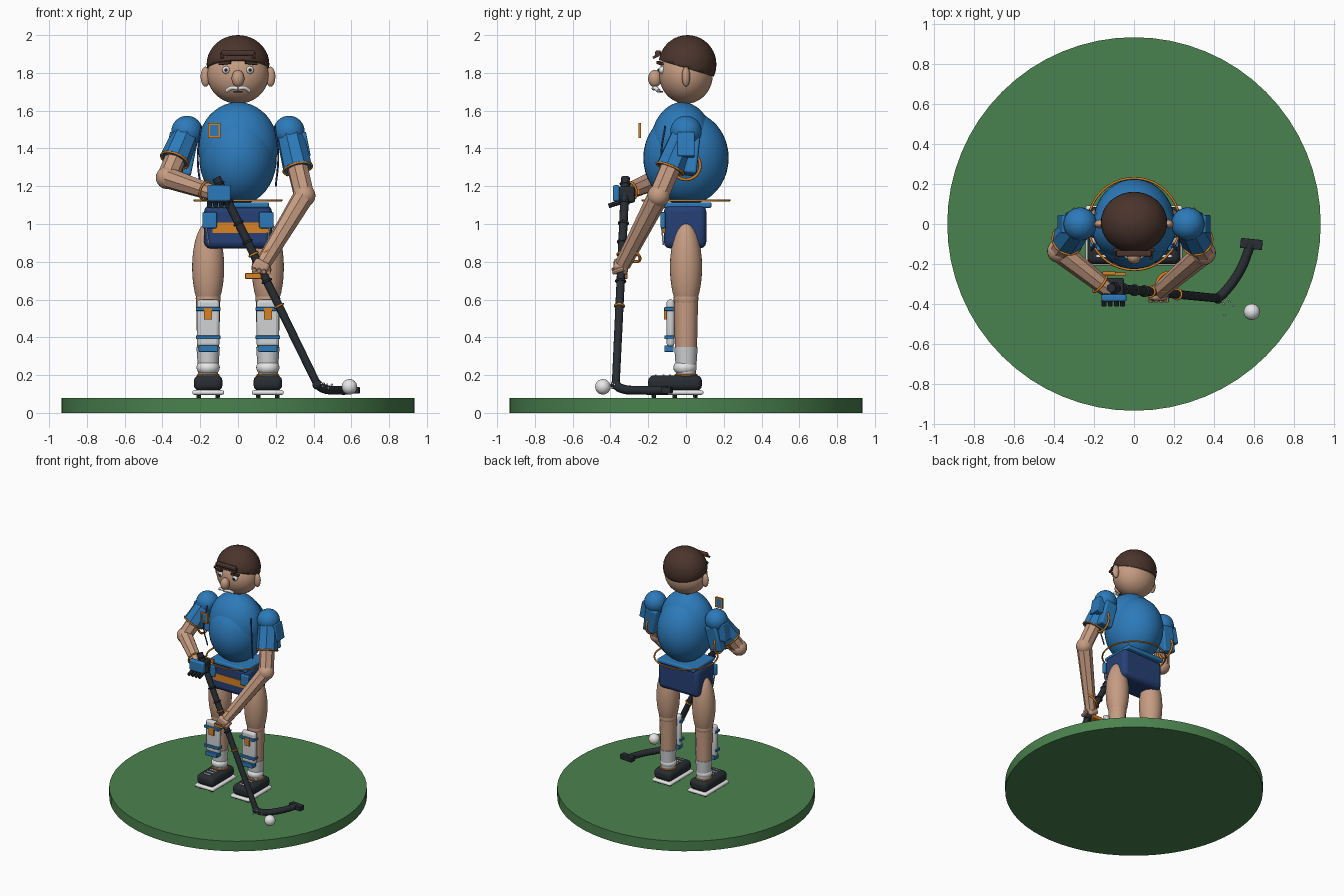
import bpy, bmesh, math, random
from mathutils import Vector, Matrix

if "Cube" in bpy.data.objects:
    bpy.data.objects.remove(bpy.data.objects["Cube"])

random.seed(3)


def make_mat(name, r, g, b):
    lin = [((c / 255 + 0.055) / 1.055) ** 2.4 for c in (r, g, b)]
    m = bpy.data.materials.new(name)
    m.diffuse_color = (*lin, 1)
    m.use_nodes = True
    m.node_tree.nodes["Principled BSDF"].inputs["Base Color"].default_value = m.diffuse_color
    return m


GREEN = make_mat("turf_green", 74, 130, 78)
BLUE = make_mat("shirt_blue", 44, 122, 186)
NAVY = make_mat("shorts_navy", 38, 64, 118)
SKIN = make_mat("skin", 198, 156, 130)
HAIR = make_mat("hair_brown", 74, 52, 44)
WHITE = make_mat("white", 236, 236, 236)
BLACK = make_mat("charcoal", 40, 45, 50)
ORANGE = make_mat("trim_orange", 216, 130, 36)
GREY = make_mat("sock_grey", 208, 210, 212)


def finish(name, mat, angle=35):
    o = bpy.context.object
    o.name = name
    o.data.materials.append(mat)
    if angle:
        bpy.ops.object.shade_smooth_by_angle(angle=math.radians(angle))
    return o


def ball(name, mat, loc, r, seg=32, rot=(0, 0, 0)):
    r = (r, r, r) if isinstance(r, (int, float)) else r
    bpy.ops.mesh.primitive_uv_sphere_add(segments=seg, ring_count=seg // 2, location=loc, rotation=rot)
    bpy.context.object.scale = r
    return finish(name, mat, 60)


def box(name, mat, loc, size, bevel=0.0, rot=(0, 0, 0)):
    bpy.ops.mesh.primitive_cube_add(size=1, location=loc, rotation=rot)
    o = bpy.context.object
    o.scale = size
    bpy.ops.object.transform_apply(location=False, rotation=False, scale=True)
    if bevel:
        b = o.modifiers.new("bevel", 'BEVEL')
        b.width, b.segments = bevel, 3
    return finish(name, mat)


def limb(name, mat, a, b, r1, r2, sides=8):
    a, b = Vector(a), Vector(b)
    d = b - a
    bpy.ops.mesh.primitive_cone_add(vertices=sides, radius1=r1, radius2=r2, depth=d.length,
                                    location=(a + b) / 2, rotation=d.to_track_quat('Z', 'Y').to_euler())
    return finish(name, mat)


def ring(name, mat, loc, R, r, axis=(0, 0, 1)):
    bpy.ops.mesh.primitive_torus_add(major_radius=R, minor_radius=r, major_segments=40, minor_segments=8,
                                     location=loc, rotation=Vector(axis).to_track_quat('Z', 'Y').to_euler())
    return finish(name, mat, 60)


def tube(name, mat, pts, r):
    c = bpy.data.curves.new(name, 'CURVE')
    c.dimensions, c.bevel_depth, c.bevel_resolution, c.use_fill_caps = '3D', r, 3, True
    s = c.splines.new('BEZIER')
    s.bezier_points.add(len(pts) - 1)
    for p, co in zip(s.bezier_points, pts):
        p.co = co
        p.handle_left_type = p.handle_right_type = 'AUTO'
    c.materials.append(mat)
    o = bpy.data.objects.new(name, c)
    bpy.context.collection.objects.link(o)
    return o


# Turf base
limb("turf_base", GREEN, (0, 0, 0), (0, 0, 0.08), 0.935, 0.935, 64)

# Torso, waist trim and shorts
ball("belly", BLUE, (0, 0, 1.35), (0.205, 0.226, 0.25), 40)
ball("chest", BLUE, (0, -0.02, 1.41), (0.212, 0.17, 0.235), 40)
box("shirt_hem", BLUE, (0, 0, 1.10), (0.33, 0.27, 0.03), 0.01)
ring("waist_ring", ORANGE, (0, 0, 1.125), 0.23, 0.006)
box("shorts", NAVY, (0, -0.005, 0.985), (0.36, 0.225, 0.23), 0.035)
box("belt_stripe", ORANGE, (0.015, -0.118, 0.98), (0.3, 0.012, 0.055))
for s in (-1, 1):
    box("hip_pocket", BLUE, (s * 0.15, -0.122, 1.02), (0.075, 0.025, 0.085), 0.006)
    tube("hip_cord", WHITE, [(s * 0.17, -0.13, 1.0), (s * 0.155, -0.12, 0.89)], 0.004)
    tube("side_stripe", NAVY, [(s * 0.195, -0.11, 1.52), (s * 0.213, -0.13, 1.36), (s * 0.2, -0.1, 1.2)], 0.005)

# Chest badge frame
box("badge_back", BLUE, (-0.125, -0.243, 1.495), (0.05, 0.008, 0.065))
for s in (-1, 1):
    box("badge_side", ORANGE, (-0.125 + s * 0.028, -0.245, 1.495), (0.01, 0.014, 0.08))
    box("badge_rail", ORANGE, (-0.125, -0.245, 1.495 + s * 0.035), (0.05, 0.014, 0.01))

# Head and face
ball("head", SKIN, (0, 0, 1.79), (0.163, 0.142, 0.153), 40)
hair = ball("hair", HAIR, (0, 0.008, 1.845), (0.166, 0.153, 0.155), 40)
bpy.ops.object.transform_apply(location=True, rotation=True, scale=True)
bm = bmesh.new()
bm.from_mesh(hair.data)
cut = bmesh.ops.bisect_plane(bm, geom=bm.verts[:] + bm.edges[:] + bm.faces[:], plane_co=(0, 0, 1.825),
                             plane_no=(0, 0.3, 1), clear_inner=True)
bmesh.ops.contextual_create(bm, geom=[e for e in cut['geom_cut'] if isinstance(e, bmesh.types.BMEdge)])
bm.to_mesh(hair.data)
bm.free()
box("fringe_bar", HAIR, (0, -0.148, 1.905), (0.175, 0.03, 0.028), 0.008)
ball("nose", SKIN, (0, -0.165, 1.77), (0.034, 0.036, 0.046), 20)
for s in (-1, 1):
    ball("ear", SKIN, (s * 0.172, 0, 1.78), (0.026, 0.022, 0.053), 20)
    ball("eye", WHITE, (s * 0.063, -0.126, 1.815), (0.021, 0.018, 0.021), 16)
    ball("pupil", BLACK, (s * 0.063, -0.142, 1.815), 0.009, 12)
    box("eyebrow", HAIR, (s * 0.07, -0.138, 1.852), (0.065, 0.022, 0.016), 0.004, (0, s * 0.12, s * 0.3))
    box("fringe_tip", HAIR, (s * 0.085, -0.155, 1.89), (0.014, 0.045, 0.014), 0, (0.5, 0, 0))
    tube("moustache", WHITE, [(0, -0.172, 1.718), (s * 0.035, -0.162, 1.72), (s * 0.06, -0.145, 1.705)], 0.011)
box("mouth", HAIR, (0, -0.133, 1.7), (0.05, 0.02, 0.008))

# Arms with sleeves
arms = {-1: ((-0.375, -0.135, 1.245), (-0.12, -0.335, 1.16)),
        1: ((0.35, -0.145, 1.15), (0.13, -0.335, 0.785))}
for s, (elbow, hand) in arms.items():
    sh = Vector((s * 0.27, 0, 1.49))
    e = Vector(elbow)
    hem = sh.lerp(e, 0.58 if s > 0 else 0.62)
    axis = e - sh
    ball("shoulder", BLUE, sh, 0.083)
    limb("sleeve", BLUE, sh, hem, 0.072, 0.08)
    limb("upper_arm", SKIN, sh, e, 0.058, 0.055)
    ring("sleeve_hem", ORANGE, hem, 0.077, 0.006, axis)
    ring("sleeve_loop", ORANGE, (s * 0.3, 0.0, 1.31), 0.075, 0.008, (1, 0, 0))
    box("sleeve_flap", BLUE, (s * 0.345, 0.0, 1.42), (0.055, 0.09, 0.13), 0.006, (0, s * -0.2, 0))
    box("sleeve_back", BLUE, (s * 0.28, 0.03, 1.36), (0.1, 0.07, 0.2), 0.012, (-0.1, s * -0.2, 0))
    ball("elbow", SKIN, e, 0.06, 24)
    limb("forearm", SKIN, e, hand, 0.057, 0.042)

# Gloved upper hand
box("glove_palm", BLACK, (-0.105, -0.325, 1.155), (0.11, 0.11, 0.085), 0.012)
box("glove_guard", BLUE, (-0.1, -0.37, 1.163), (0.125, 0.035, 0.085), 0.01)
ring("glove_cuff", ORANGE, (-0.17, -0.3, 1.175), 0.05, 0.006, (0.77, -0.6, -0.25))
box("glove_strap", ORANGE, (-0.1, -0.25, 1.17), (0.12, 0.015, 0.03))
for i in range(4):
    x = -0.15 + i * 0.031
    limb("glove_finger", BLACK, (x, -0.34, 1.12), (x, -0.41, 1.095), 0.014, 0.012)

# Bare lower hand
box("lower_hand", SKIN, (0.12, -0.345, 0.775), (0.085, 0.075, 0.065), 0.016, (0, 0.5, 0))
for i in range(4):
    x = 0.085 + i * 0.026
    limb("lower_finger", SKIN, (x, -0.33, 0.775 - i * 0.004), (x, -0.39, 0.755 - i * 0.004), 0.014, 0.012)
ring("wrist_ring", ORANGE, (0.16, -0.29, 0.835), 0.052, 0.008, (0.5, -0.45, -0.75))
box("grip_tag", ORANGE, (0.08, -0.335, 0.725), (0.085, 0.05, 0.03), 0.004)

# Stick with bindings, blade and ball
top, heel = Vector((-0.115, -0.32, 1.245)), Vector((0.42, -0.372, 0.15))
limb("stick_shaft", BLACK, top, heel, 0.023, 0.021, 12)
for t in (0.03, 0.12, 0.22, 0.31, 0.5):
    p = top.lerp(heel, t)
    ring("stick_binding", BLACK, p, 0.024, 0.006, heel - top)
for t in (0.37, 0.62):
    ring("stick_band", ORANGE, top.lerp(heel, t), 0.024, 0.006, heel - top)
tube("stick_blade", BLACK, [heel, (0.45, -0.345, 0.13), (0.53, -0.235, 0.12), (0.585, -0.1, 0.12)], 0.024)
box("blade_toe", BLACK, (0.588, -0.1, 0.12), (0.11, 0.05, 0.036), 0.005, (0, 0, -0.1))
ball("heel_joint", BLACK, heel, 0.027, 16)
ball("game_ball", WHITE, (0.59, -0.44, 0.138), 0.041, 24)
for i in range(9):
    ball("spray_drop", WHITE, (random.uniform(0.43, 0.51), random.uniform(-0.46, -0.35),
                               random.uniform(0.13, 0.16)), 0.006, 8)

# Legs, shin guards and shoes
for s in (-1, 1):
    x = s * 0.158
    ball("thigh", SKIN, (x, 0, 0.77), (0.085, 0.085, 0.24))
    ball("knee", SKIN, (x, 0, 0.605), 0.066, 24)
    limb("shin", SKIN, (x, 0, 0.33), (x, 0, 0.6), 0.058, 0.064, 12)
    limb("sock", GREY, (x, 0, 0.2), (x, 0, 0.35), 0.052, 0.062, 16)
    ball("ankle", WHITE, (x, -0.005, 0.24), (0.062, 0.062, 0.045), 24)
    box("shin_guard", GREY, (x, -0.082, 0.475), (0.12, 0.042, 0.25), 0.018)
    for z in (0.55, 0.4, 0.34):
        box("guard_strap", BLUE, (x, -0.09, z), (0.13 if z > 0.35 else 0.1, 0.05, 0.02 if z > 0.35 else 0.035), 0.004)
    box("guard_patch", ORANGE, (x, -0.108, 0.525), (0.042, 0.016, 0.06))
    box("shoe", BLACK, (x, -0.058, 0.158), (0.152, 0.285, 0.082), 0.03)
    box("sole", WHITE, (x, -0.058, 0.108), (0.168, 0.3, 0.024), 0.01)
    ring("shoe_collar", ORANGE, (x, 0, 0.2), 0.056, 0.005)
    for cx in (-0.05, 0.05):
        for cy in (-0.17, -0.06, 0.05):
            limb("cleat", BLACK, (x + cx, cy, 0.078), (x + cx, cy, 0.1), 0.011, 0.013)
    for y in (-0.16, -0.12, -0.085):
        box("lace", WHITE, (x, y, 0.2), (0.06, 0.01, 0.006))
